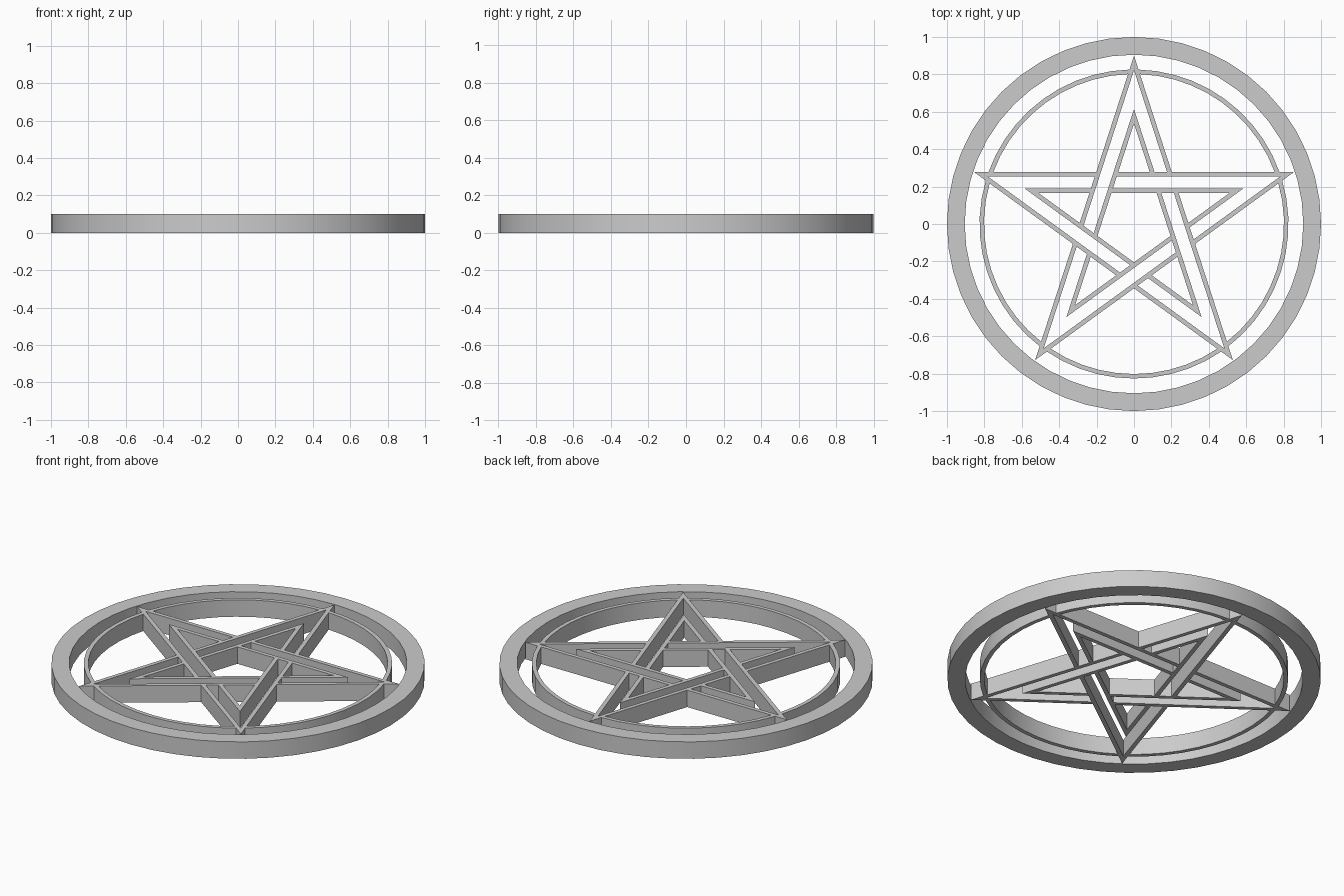
import bpy, bmesh, math

if "Cube" in bpy.data.objects:
    bpy.data.objects.remove(bpy.data.objects["Cube"])

H = 0.1                      # thickness of everything
C72 = math.cos(math.radians(72))
SEG = 48


def finish(name, bm, smooth=False):
    bmesh.ops.remove_doubles(bm, verts=bm.verts, dist=1e-5)
    bmesh.ops.recalc_face_normals(bm, faces=bm.faces)
    me = bpy.data.meshes.new(name)
    bm.to_mesh(me)
    bm.free()
    ob = bpy.data.objects.new(name, me)
    bpy.context.collection.objects.link(ob)
    if smooth:
        bpy.ops.object.select_all(action='DESELECT')
        ob.select_set(True)
        bpy.context.view_layer.objects.active = ob
        bpy.ops.object.shade_smooth_by_angle(angle=math.radians(30))
    return ob


def bar(bm, a0, a1, b1, b0):
    """Upright bar: outer edge a0-a1, inner edge b0-b1, ends left open (they butt on neighbours)."""
    lo = [bm.verts.new((x, y, 0)) for x, y in (a0, a1, b1, b0)]
    hi = [bm.verts.new((x, y, H)) for x, y in (a0, a1, b1, b0)]
    bm.faces.new(lo[::-1])
    bm.faces.new(hi)
    for i, j in ((0, 1), (2, 3)):
        bm.faces.new((lo[i], lo[j], hi[j], hi[i]))


def polar(r, a):
    return (r * math.cos(a), r * math.sin(a))


def rot(p, a):
    c, s = math.cos(a), math.sin(a)
    return (p[0] * c - p[1] * s, p[0] * s + p[1] * c)


# outer rim
bm = bmesh.new()
for i in range(SEG):
    a, b = (2 * math.pi * k / SEG for k in (i, i + 1))
    bar(bm, polar(1, a), polar(1, b), polar(0.905, b), polar(0.905, a))
finish("outer_rim", bm, True)

# woven star: each band has an outer and inner strip, cut where the next band passes over
OUT, IN, T = 0.278, 0.190, 0.024


def tip_x(d):                # x of the mitred tip for a line at distance d
    return d / C72 * math.sin(math.radians(72))


def cross_x(d, c):           # x where the line y=d meets the neighbouring band's line at distance c
    n = math.radians(162)
    return (c - d * math.sin(n)) / math.cos(n)


bm = bmesh.new()
for k in range(5):
    ang = math.radians(72 * k)
    for d in (OUT, IN):
        e = d - T
        left = [(-tip_x(d), d), (cross_x(d, OUT), d), (cross_x(e, OUT), e), (-tip_x(e), e)]
        right = [(cross_x(d, IN - T), d), (tip_x(d), d), (tip_x(e), e), (cross_x(e, IN - T), e)]
        for quad in (left, right):
            bar(bm, *[rot(p, ang) for p in quad])
finish("woven_star", bm)

# thin inner ring: five arcs between the star tips
RO, RI, N = 0.826, 0.802, 10
bm = bmesh.new()
for k in range(5):
    base = math.radians(18 + 72 * k)

    def arc(r, t):
        m = math.asin((OUT - 0.002) / r) - math.radians(18)
        return polar(r, base + m + (math.radians(72) - 2 * m) * t)
    for i in range(N):
        t, u = i / N, (i + 1) / N
        bar(bm, arc(RO, t), arc(RO, u), arc(RI, u), arc(RI, t))
finish("inner_ring", bm, True)
